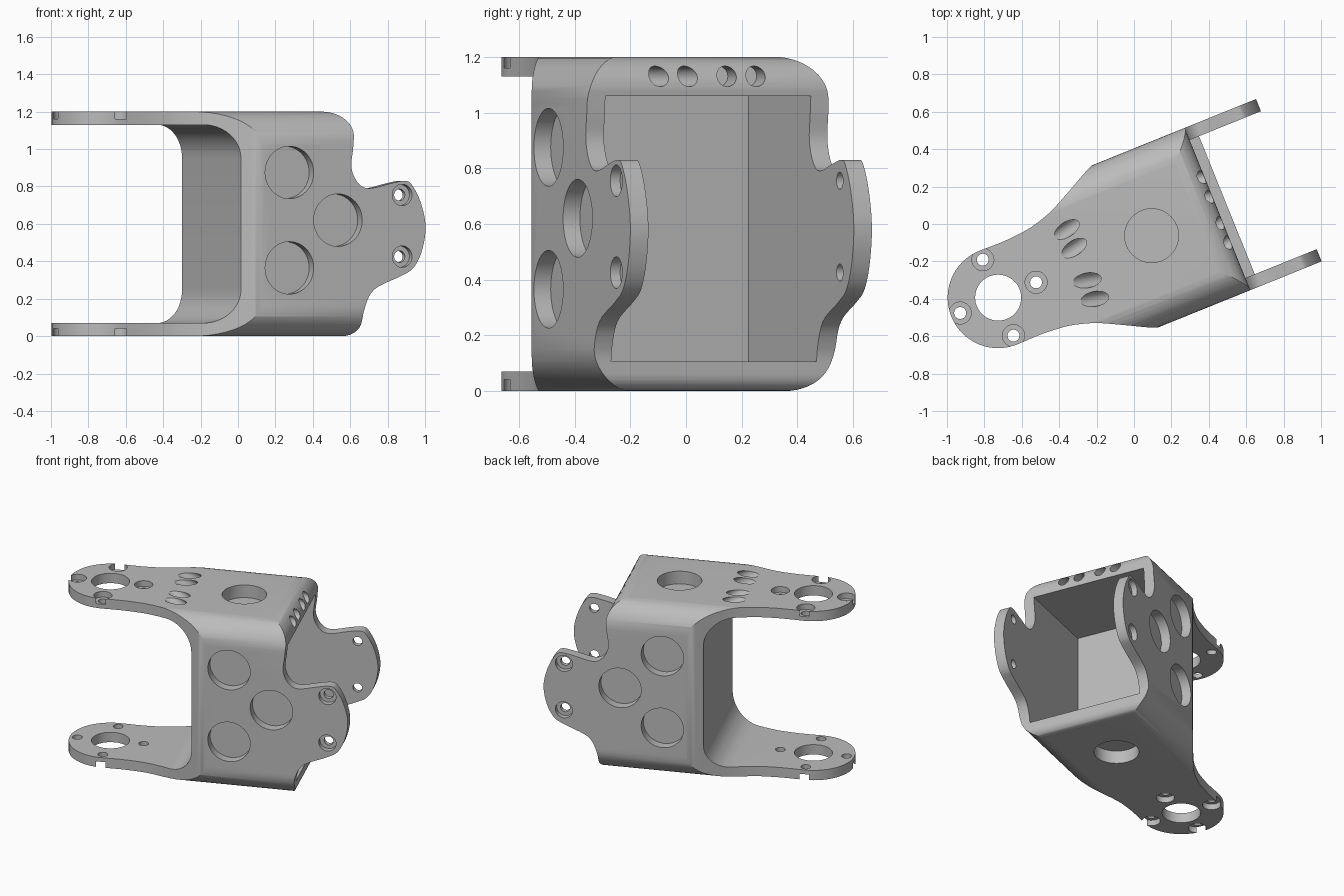
import bpy, bmesh
from math import sin, cos, radians, pi
from mathutils import Matrix, Vector

cube = bpy.data.objects.get("Cube")
if cube:
    bpy.data.objects.remove(cube, do_unlink=True)

HALF_W, TOP = 0.468, 1.2          # body half width and height
FORK_U, FORK_R = -0.821, 0.27     # fork eye centre and radius

grey = bpy.data.materials.new("plain grey")
grey.use_nodes = True
grey.diffuse_color = (0.5, 0.5, 0.5, 1)
grey.node_tree.nodes["Principled BSDF"].inputs["Base Color"].default_value = (0.5, 0.5, 0.5, 1)


def arc(cx, cy, r, a0, a1, n=12):
    """Points on an arc, angles in degrees."""
    angles = [radians(a0 + (a1 - a0) * i / n) for i in range(n + 1)]
    return [(cx + r * cos(a), cy + r * sin(a)) for a in angles]


def spline(points, n=5):
    """Smooth curve through the points."""
    p = [Vector(q) for q in points]
    p = [2 * p[0] - p[1]] + p + [2 * p[-1] - p[-2]]
    out = []
    for a, b, c, d in zip(p, p[1:], p[2:], p[3:]):
        for i in range(n):
            t = i / n
            q = 0.5 * (2 * b + (c - a) * t + (2 * a - 5 * b + 4 * c - d) * t ** 2
                       + (3 * b - a - 3 * c + d) * t ** 3)
            out.append(tuple(q))
    return out + [tuple(points[-1])]


def make_object(name, bm):
    bmesh.ops.recalc_face_normals(bm, faces=bm.faces)
    mesh = bpy.data.meshes.new(name)
    bm.to_mesh(mesh)
    bm.free()
    ob = bpy.data.objects.new(name, mesh)
    bpy.context.collection.objects.link(ob)
    mesh.materials.append(grey)
    return ob


def prism(name, points, place, lo, hi):
    """Extrude a flat outline from lo to hi; place maps (a, b, depth) to 3D."""
    bm = bmesh.new()
    face = bm.faces.new([bm.verts.new(place(a, b, lo)) for a, b in points])
    new = bmesh.ops.extrude_face_region(bm, geom=[face])["geom"]
    shift = Vector(place(0, 0, hi)) - Vector(place(0, 0, lo))
    bmesh.ops.translate(bm, vec=shift, verts=[g for g in new if isinstance(g, bmesh.types.BMVert)])
    return make_object(name, bm)


def combine(target, other, operation):
    mod = target.modifiers.new("cut", "BOOLEAN")
    mod.operation, mod.solver, mod.object = operation, "EXACT", other
    bpy.context.view_layer.objects.active = target
    bpy.ops.object.modifier_apply(modifier=mod.name)
    bpy.data.objects.remove(other, do_unlink=True)


def drill(target, start, direction, r, before, after, sides=32):
    """Round hole along direction, from before outside start to after inside."""
    d = Vector(direction).normalized()
    mid = Vector(start) + d * (after - before) / 2
    bm = bmesh.new()
    bmesh.ops.create_cone(bm, cap_ends=True, segments=sides, radius1=r, radius2=r,
                          depth=before + after,
                          matrix=Matrix.Translation(mid) @ d.to_track_quat("Z", "Y").to_matrix().to_4x4())
    combine(target, make_object("drill", bm), "DIFFERENCE")


# Side profile: fork plates, web and ears
ear_lower = spline([(0.497, 0.06), (0.505, 0.15), (0.56, 0.25), (0.71, 0.32), (0.785, 0.365),
                    (0.835, 0.46), (0.855, 0.59), (0.825, 0.72), (0.775, 0.81), (0.735, 0.83),
                    (0.66, 0.818), (0.53, 0.79), (0.465, 0.82), (0.428, 0.90), (0.437, 1.0),
                    (0.444, 1.08)])
profile = ([(-1.2, 0)] + arc(0.437, 0.06, 0.06, -90, -5, 6) + ear_lower
           + arc(0.324, 1.08, 0.12, 5, 90) + [(-1.2, TOP), (-1.2, 1.13)]
           + arc(-0.37, 0.95, 0.18, 90, 0) + arc(-0.37, 0.25, 0.18, 0, -90) + [(-1.2, 0.07)])
bracket = prism("servo_bracket", profile, lambda a, b, d: (a, d, b), -0.6, 0.6)

# Rounded cross-section along the length
r, w, e = 0.17, HALF_W, 0.001
section = (arc(w - r, r - e, r, -90, 0) + arc(w - r, TOP + e - r, r, 0, 90)
           + arc(r - w, TOP + e - r, r, 90, 180) + arc(r - w, r - e, r, 180, 270))
combine(bracket, prism("section", section, lambda a, b, d: (d, a, b), -1.3, 1.3), "INTERSECT")

# Plan outline: round fork eye flaring out to the body
flare = spline([(FORK_U, FORK_R), (-0.68, 0.268), (-0.577, 0.275), (-0.5, 0.287), (-0.384, 0.323),
                (-0.25, 0.389), (-0.12, 0.456), (-0.04, 0.485)])
flare.append((1.0, 0.5))
plan = ([(u, -t) for u, t in reversed(flare)]
        + arc(FORK_U, 0, FORK_R, 270, 90, 40)[1:-1] + flare)
combine(bracket, prism("plan", plan, lambda a, b, d: (a, b, d), -0.3, 1.5), "INTERSECT")

# Box cavity open at the ear end
cavity = [(-0.157, -0.398), (1.1, -0.398), (1.1, 0.398), (-0.157, 0.398)]
combine(bracket, prism("cavity", cavity, lambda a, b, d: (a, b, d), 0.105, 1.06), "DIFFERENCE")

# Fork eyes, screw holes and shallow round pockets on both plates
for z, inward in ((TOP, -1), (0, 1)):
    axis = (0, 0, inward)
    drill(bracket, (FORK_U, 0, z), axis, 0.123, 0.1, 0.2, 48)
    drill(bracket, (0.064, 0, z), axis, 0.144, 0.1, 0.09, 48)
    for k in range(4):
        a = k * pi / 2
        spot = (FORK_U + 0.219 * cos(a), 0.219 * sin(a), z)
        drill(bracket, spot, axis, 0.059, 0.1, 0.04)
        drill(bracket, spot, axis, 0.032, 0.1, 0.2, 24)

# Side pockets and ear screw holes, mirrored
for s in (-1, 1):
    axis = (0, -s, 0)
    for u, z in ((0.07, 0.875), (0.35, 0.62), (0.07, 0.365)):
        drill(bracket, (u, s * HALF_W, z), axis, 0.14, 0.1, 0.065, 48)
    for z in (0.755, 0.425):
        drill(bracket, (0.72, s * HALF_W, z), axis, 0.057, 0.1, 0.038)
        drill(bracket, (0.72, s * HALF_W, z), axis, 0.031, 0.1, 0.15, 24)
    # Slanted cable holes in the top and matching holes in the rim
    for t, rim_t in ((0.093, 0.078), (0.2, 0.19)):
        drill(bracket, (-0.345, s * t, TOP), (0.83, s * 0.17, -0.53), 0.04, 0.2, 0.12, 24)
        drill(bracket, (0.417, s * rim_t, 1.13), (-1, s * 0.15, 0), 0.037, 0.15, 0.12, 24)

# Turn into place and shade
bracket.data.transform(Matrix.Rotation(radians(22), 4, "Z") @ Matrix.Translation((0, -0.093, 0)))
bpy.ops.object.select_all(action="DESELECT")
bracket.select_set(True)
bpy.context.view_layer.objects.active = bracket
bpy.ops.object.shade_smooth_by_angle(angle=radians(30))
